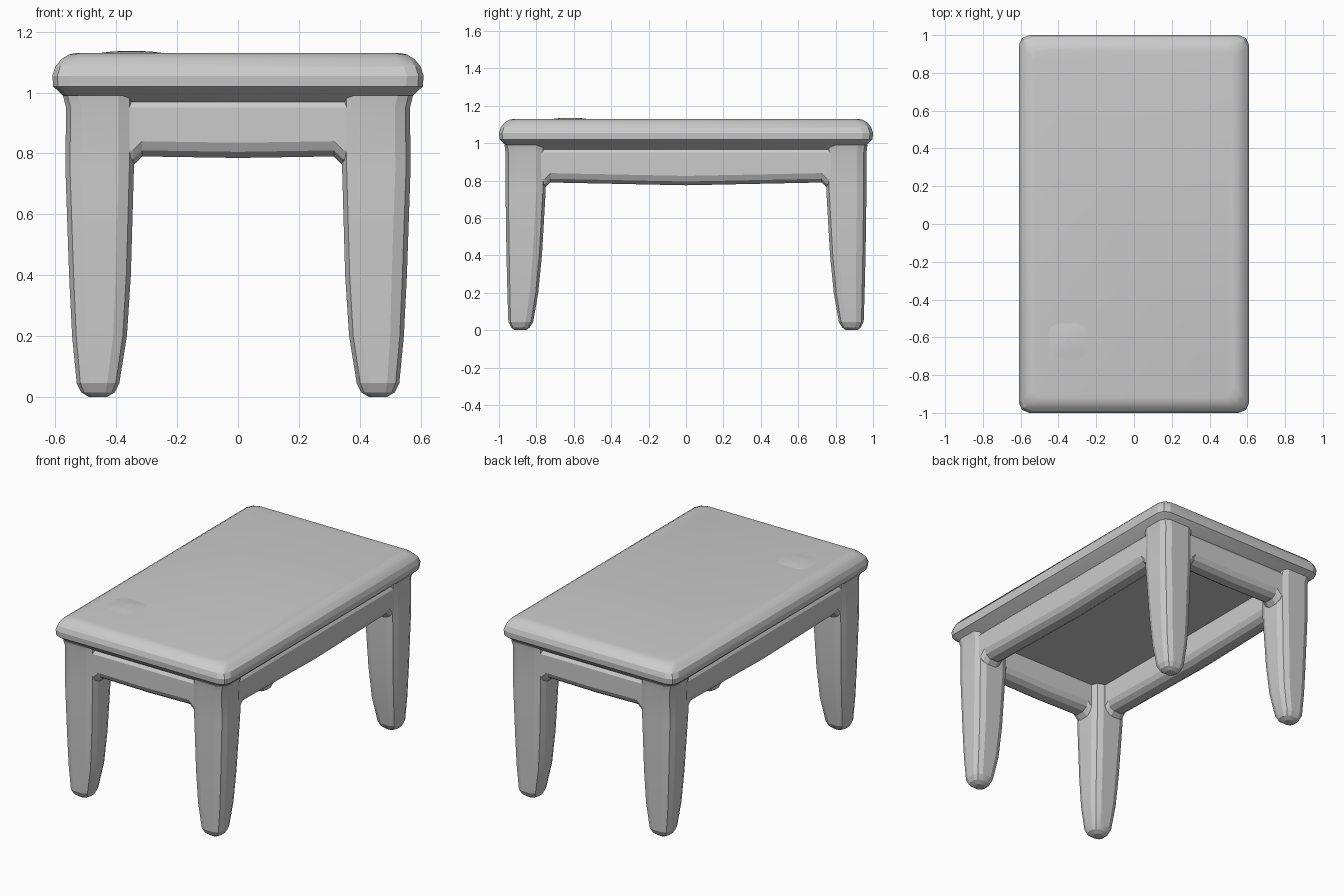
import bpy
import bmesh

old = bpy.data.objects.get("Cube")
if old:
    bpy.data.objects.remove(old)

grey = bpy.data.materials.new("plain grey")
grey.use_nodes = True
colour = (0.6, 0.6, 0.6, 1)
grey.diffuse_color = colour
grey.node_tree.nodes["Principled BSDF"].inputs["Base Color"].default_value = colour


def loft(name, rings):
    """Skin a list of equal-length closed rings and cap both ends."""
    bm = bmesh.new()
    loops = [[bm.verts.new(p) for p in ring] for ring in rings]
    n = len(loops[0])
    for a, b in zip(loops, loops[1:]):
        for i in range(n):
            j = (i + 1) % n
            bm.faces.new((a[i], a[j], b[j], b[i]))
    bm.faces.new(loops[0])
    bm.faces.new(loops[-1])
    bmesh.ops.recalc_face_normals(bm, faces=bm.faces)
    mesh = bpy.data.meshes.new(name)
    bm.to_mesh(mesh)
    bm.free()
    mesh.materials.append(grey)
    obj = bpy.data.objects.new(name, mesh)
    bpy.context.collection.objects.link(obj)
    bpy.ops.object.select_all(action='DESELECT')
    obj.select_set(True)
    bpy.context.view_layer.objects.active = obj
    bpy.ops.object.shade_smooth_by_angle(angle=0.35)
    return obj


def cut_rect(x0, x1, y0, y1, z, c):
    """Horizontal rectangle with softened corners of size c."""
    k = c * 0.3
    ring = []
    for x, y, sx, sy, flip in ((x0, y0, 1, 1, 0), (x1, y0, -1, 1, 1),
                               (x1, y1, -1, -1, 0), (x0, y1, 1, -1, 1)):
        pts = [(x, y + sy * c), (x + sx * k, y + sy * k), (x + sx * c, y)]
        ring += [(px, py, z) for px, py in (pts[::-1] if flip else pts)]
    return ring


# Table top with a rounded rim: height, inset from the widest outline
rim = [(0.96, 0.075), (0.99, 0.035), (1.02, 0.003), (1.055, 0), (1.085, 0.01),
       (1.11, 0.03), (1.125, 0.055), (1.13, 0.08)]
loft("table_top", [cut_rect(-0.61 + i, 0.61 - i, -1 + i, 1 - i, z, 0.055)
                   for z, i in rim])

# Tapered legs: height, inner x, outer x, inner y, outer y, corner softening
leg = [(0, 0.43, 0.49, 0.855, 0.915, 0.02), (0.015, 0.405, 0.515, 0.835, 0.935, 0.03),
       (0.045, 0.39, 0.53, 0.817, 0.95, 0.04), (0.2, 0.365, 0.545, 0.79, 0.955, 0.045),
       (0.4, 0.352, 0.555, 0.77, 0.96, 0.05), (0.75, 0.342, 0.567, 0.75, 0.965, 0.05),
       (0.95, 0.342, 0.565, 0.75, 0.965, 0.05), (0.99, 0.342, 0.575, 0.75, 0.97, 0.05)]
for side, sx in (("left", 1), ("right", -1)):
    for end, sy in (("front", -1), ("back", 1)):
        loft(f"{end}_{side}_leg",
             [[(x * sx, y * sy, z) for x, y, z in cut_rect(xi, xo, yi, yo, h, c)]
              for h, xi, xo, yi, yo, c in leg])


def apron_section(outer, low):
    """Apron cross-section as (distance from centre, height)."""
    inner = outer - 0.15
    return [(outer - 0.02, 0.98), (outer, 0.95), (outer, low + 0.05),
            (outer - 0.015, low + 0.02), (outer - 0.045, low), (inner + 0.045, low),
            (inner + 0.015, low + 0.02), (inner, low + 0.05), (inner, 0.98)]


# Aprons between the legs, flared downward where they meet them
def apron(name, outer, sign, along_x, clear, sag):
    stations = [(-clear - 0.1, 0.755), (-clear, 0.76), (-clear + 0.03, 0.79), (0, sag)]
    stations += [(-t, low) for t, low in stations[-2::-1]]
    rings = []
    for t, low in stations:
        section = apron_section(outer, low)
        rings.append([(t, d * sign, z) if along_x else (d * sign, t, z)
                      for d, z in section])
    loft(name, rings)


apron("front_apron", 0.95, -1, True, 0.345, 0.785)
apron("back_apron", 0.95, 1, True, 0.345, 0.785)
apron("left_apron", 0.555, 1, False, 0.755, 0.775)
apron("right_apron", 0.555, -1, False, 0.755, 0.775)

# Slight uneven swelling on the table top
loft("surface_bump", [cut_rect(-0.46 + i, -0.24 - i, -0.72 + i, -0.52 - i, z, 0.05)
                      for z, i in ((1.129, 0), (1.134, 0.04), (1.136, 0.07))])
